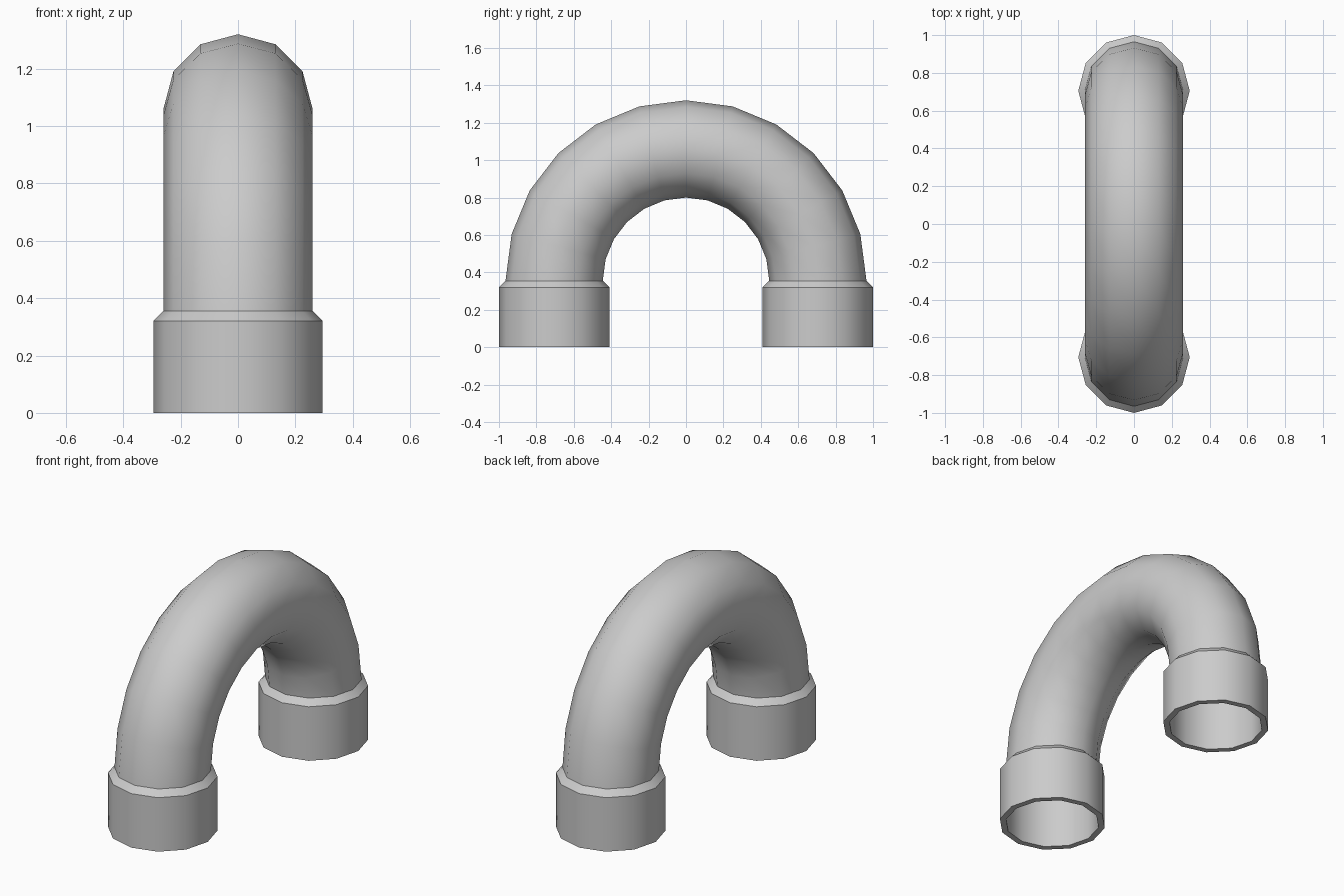
import bpy, bmesh, math
from mathutils import Vector

if "Cube" in bpy.data.objects:
    bpy.data.objects.remove(bpy.data.objects["Cube"])

SIDES = 12          # sides of the pipe
BEND = 0.705        # radius of the bend centre line
PIPE_R, COLLAR_R = 0.26, 0.295
SPRING_Z, SHOULDER_Z = 0.355, 0.32
ARC_STEPS = 12


def ring(bm, centre, out, up_axis_r):
    """Ring of vertices in the plane spanned by x and the direction 'out'."""
    verts = []
    for i in range(SIDES):
        a = 2 * math.pi * i / SIDES
        offset = Vector((math.sin(a), 0, 0)) + out * math.cos(a)
        verts.append(bm.verts.new(centre + offset * up_axis_r))
    return verts


def skin(bm, rings, closed=False):
    pairs = list(zip(rings, rings[1:]))
    if closed:
        pairs.append((rings[-1], rings[0]))
    for lo, hi in pairs:
        for i in range(SIDES):
            j = (i + 1) % SIDES
            bm.faces.new((lo[i], hi[i], hi[j], lo[j]))


def finish(bm, name):
    bmesh.ops.recalc_face_normals(bm, faces=bm.faces)
    mesh = bpy.data.meshes.new(name)
    bm.to_mesh(mesh)
    bm.free()
    obj = bpy.data.objects.new(name, mesh)
    bpy.context.collection.objects.link(obj)
    bpy.ops.object.select_all(action='DESELECT')
    obj.select_set(True)
    bpy.context.view_layer.objects.active = obj
    bpy.ops.object.shade_smooth_by_angle(angle=math.radians(40))
    return obj


# Half-circle bend
bm = bmesh.new()
rings = []
for s in range(ARC_STEPS + 1):
    t = math.pi * s / ARC_STEPS
    out = Vector((0, math.cos(t), math.sin(t)))
    rings.append(ring(bm, Vector((0, 0, SPRING_Z)) + out * BEND, out, PIPE_R))
skin(bm, rings)
finish(bm, "pipe_bend")

# Open end collars with a chamfered shoulder
profile = [(PIPE_R, SPRING_Z), (COLLAR_R, SHOULDER_Z), (COLLAR_R, 0), (PIPE_R, 0)]
for name, y in (("front_collar", -BEND), ("back_collar", BEND)):
    bm = bmesh.new()
    rings = [ring(bm, Vector((0, y, z)), Vector((0, 1, 0)), r) for r, z in profile]
    skin(bm, rings, closed=True)
    finish(bm, name)
